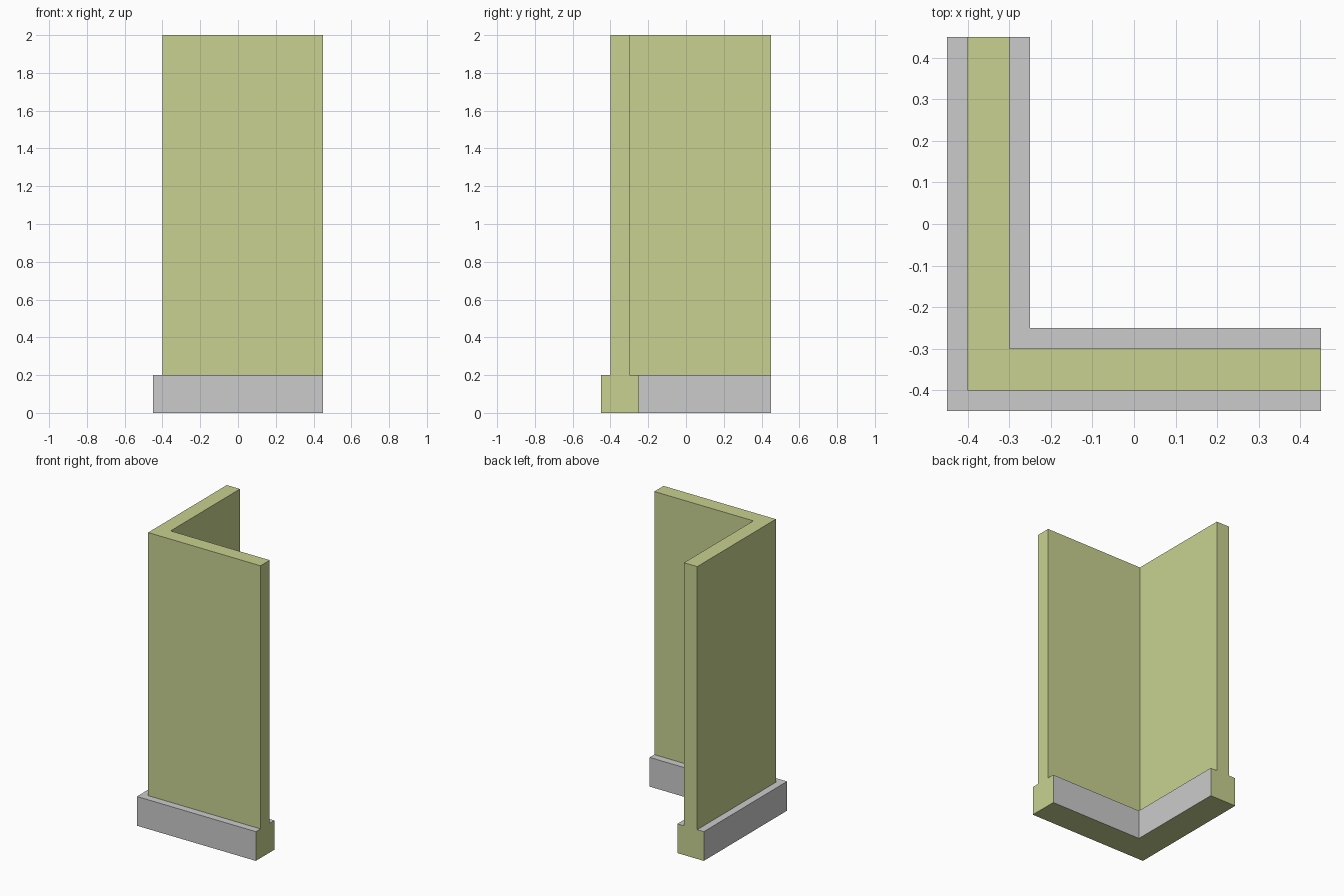
import bpy, bmesh

if "Cube" in bpy.data.objects:
    bpy.data.objects.remove(bpy.data.objects["Cube"])

END = 0.45      # free ends of both legs
MID = -0.35     # centre line of both legs

# Cross-section: (offset from wall centre line, height), wall on a wider plinth
profile = [(-0.10, 0.0), (0.10, 0.0), (0.10, 0.2), (0.05, 0.2),
           (0.05, 2.0), (-0.05, 2.0), (-0.05, 0.2), (-0.10, 0.2)]
grey_edges = {1, 2, 6, 7}   # plinth sides and ledges

green = bpy.data.materials.new("wall_green")
green.diffuse_color = (0.58, 0.64, 0.28, 1.0)
green.use_nodes = True
green.node_tree.nodes["Principled BSDF"].inputs["Base Color"].default_value = green.diffuse_color

bm = bmesh.new()

# Sweep the section round the mitred L-shaped path
rings = [
    [bm.verts.new((MID + d, END, z)) for d, z in profile],
    [bm.verts.new((MID + d, MID + d, z)) for d, z in profile],
    [bm.verts.new((END, MID + d, z)) for d, z in profile],
]
n = len(profile)
for a, b in zip(rings, rings[1:]):
    for i in range(n):
        j = (i + 1) % n
        face = bm.faces.new((a[i], a[j], b[j], b[i]))
        face.material_index = 1 if i in grey_edges else 0

# End caps
bm.faces.new(rings[0])
bm.faces.new(rings[-1][::-1])
bmesh.ops.recalc_face_normals(bm, faces=bm.faces[:])

mesh = bpy.data.meshes.new("corner_wall")
mesh.materials.append(green)
mesh.materials.append(None)   # plain grey plinth
bm.to_mesh(mesh)
bm.free()
wall = bpy.data.objects.new("corner_wall", mesh)
bpy.context.collection.objects.link(wall)
